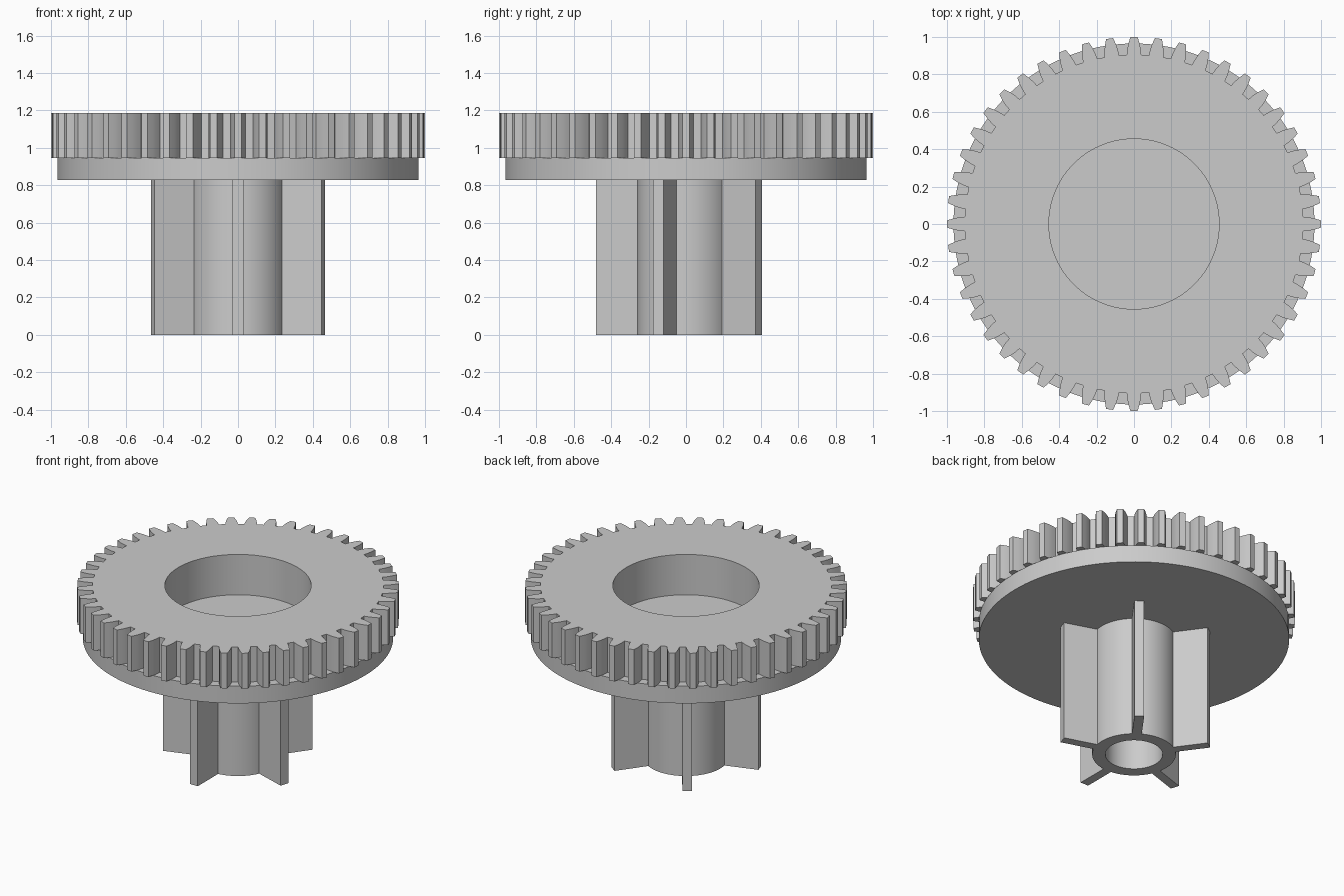
import bpy, bmesh, math
from math import pi, cos, sin, radians

cube = bpy.data.objects.get("Cube")
if cube:
    bpy.data.objects.remove(cube)

grey = bpy.data.materials.new("light grey plastic")
grey.use_nodes = True
colour = (0.6, 0.6, 0.6, 1)
grey.diffuse_color = colour
grey.node_tree.nodes["Principled BSDF"].inputs["Base Color"].default_value = colour

TEETH, FINS = 48, 5
TOP, RIM, PLATE, FLOOR = 1.187, 0.945, 0.827, 0.91   # heights
BORE, SEAT = 0.455, 0.47                             # recess and its collar


def finish(name, bm):
    bmesh.ops.recalc_face_normals(bm, faces=bm.faces)
    mesh = bpy.data.meshes.new(name)
    bm.to_mesh(mesh)
    bm.free()
    mesh.materials.append(grey)
    obj = bpy.data.objects.new(name, mesh)
    bpy.context.collection.objects.link(obj)
    bpy.ops.object.select_all(action="DESELECT")
    bpy.context.view_layer.objects.active = obj
    obj.select_set(True)
    bpy.ops.object.shade_smooth_by_angle(angle=radians(20))
    return obj


def ring(bm, polar, z):
    return [bm.verts.new((r * cos(a), r * sin(a), z)) for r, a in polar]


def bridge(bm, a, b):
    n = len(a)
    for i in range(n):
        j = (i + 1) % n
        bm.faces.new((a[i], a[j], b[j], b[i]))


def lathe(name, profile, closed=False, steps=128):
    """Turn a (radius, height) profile; open profiles are capped at both ends."""
    bm = bmesh.new()
    angles = [2 * pi * i / steps for i in range(steps)]
    rings = [ring(bm, [(r, a) for a in angles], z) for r, z in profile]
    for a, b in zip(rings, rings[1:]):
        bridge(bm, a, b)
    if closed:
        bridge(bm, rings[-1], rings[0])
    else:
        bm.faces.new(rings[0])
        bm.faces.new(rings[-1])
    return finish(name, bm)


# Toothed ring: flank given as (radius, half width), mirrored for each tooth
flank = [(0.905, 0.039), (0.935, 0.036), (0.965, 0.030), (1.0, 0.019)]
tooth = [(r, -w / r) for r, w in flank] + [(r, w / r) for r, w in reversed(flank)]
outline = [(r, a + 2 * pi * t / TEETH) for t in range(TEETH) for r, a in tooth]


def circle(radius):
    return [(radius, a) for r, a in outline]


bm = bmesh.new()
loops = [ring(bm, outline, TOP), ring(bm, circle(BORE), TOP),
         ring(bm, circle(BORE), FLOOR), ring(bm, circle(SEAT), FLOOR),
         ring(bm, circle(SEAT), RIM), ring(bm, outline, RIM)]
for a, b in zip(loops, loops[1:] + loops[:1]):
    bridge(bm, a, b)
finish("gear_ring", bm)

# Plain disc under the teeth, with the floor of the recess
lathe("disc", [(SEAT, FLOOR), (SEAT, RIM), (0.965, RIM), (0.965, PLATE)])

# Hollow shaft
lathe("shaft", [(0.26, PLATE), (0.26, 0), (0.178, 0), (0.178, PLATE)], closed=True)

# Radial fins, the first pointing to the front
for i in range(FINS):
    bm = bmesh.new()
    bmesh.ops.create_cube(bm, size=1)
    inner, outer = 0.24, 0.48
    for v in bm.verts:
        v.co.x = inner if v.co.x < 0 else outer
        v.co.y *= 0.06
        v.co.z = 0 if v.co.z < 0 else PLATE
    fin = finish(f"fin_{i + 1}", bm)
    fin.rotation_euler.z = -pi / 2 + 2 * pi * i / FINS
